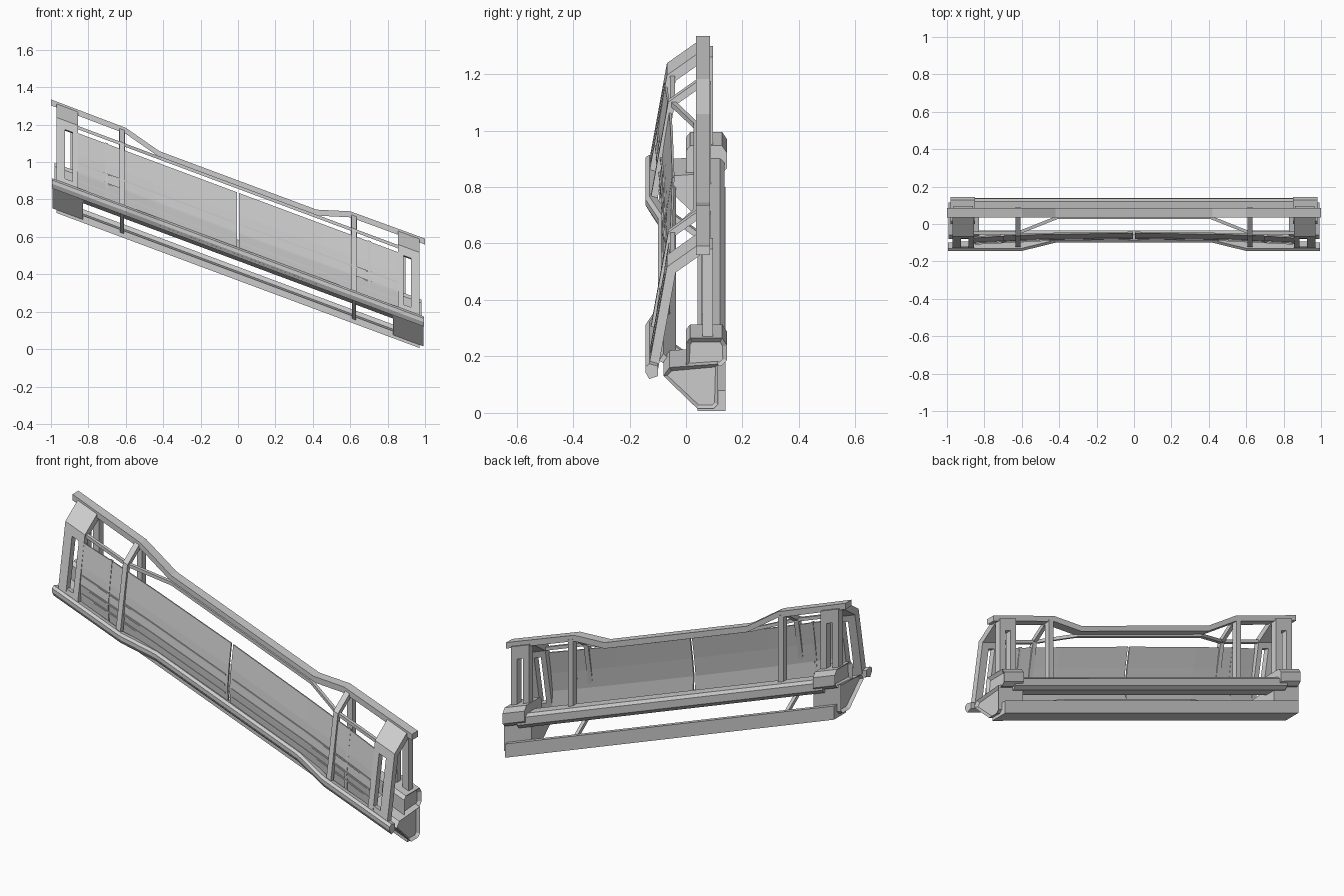
import bpy, bmesh
from mathutils import Vector

if "Cube" in bpy.data.objects:
    bpy.data.objects.remove(bpy.data.objects["Cube"])

SLOPE = -0.372   # the whole railing is sheared downhill along x


def sweep(name, profile, path, inset=None):
    """Loft a closed (y, h) profile through (x, y, h) stations, then shear."""
    bm = bmesh.new()
    rings = [[bm.verts.new((x, y + dy, h + dh + SLOPE * x)) for dy, dh in profile]
             for x, y, h in path]
    n = len(profile)
    for a, b in zip(rings, rings[1:]):
        for i in range(n):
            bm.faces.new((a[i], a[(i + 1) % n], b[(i + 1) % n], b[i]))
    caps = [bm.faces.new(rings[0]), bm.faces.new(rings[-1])]
    bmesh.ops.recalc_face_normals(bm, faces=bm.faces)
    if inset:
        cap = max(caps, key=lambda f: abs(f.calc_center_median().x))
        bmesh.ops.inset_region(bm, faces=[cap], thickness=inset, depth=0)
        bmesh.ops.translate(bm, verts=list(cap.verts),
                            vec=Vector((-0.015 if cap.calc_center_median().x > 0 else 0.015, 0, 0)))
    me = bpy.data.meshes.new(name)
    bm.to_mesh(me)
    bm.free()
    ob = bpy.data.objects.new(name, me)
    bpy.context.collection.objects.link(ob)
    return ob


def prism(name, profile, x0, x1, inset=None):
    return sweep(name, profile, [(x0, 0, 0), (x1, 0, 0)], inset)


def rect(y0, y1, h0, h1):
    return [(y0, h0), (y1, h0), (y1, h1), (y0, h1)]


def ribbon(points, t):
    """Thicken an open (y, h) polyline into a closed profile with mitred corners."""
    p = [Vector(q) for q in points]
    left, right = [], []
    for i, q in enumerate(p):
        d1 = (q - p[i - 1]).normalized() if i else (p[1] - q).normalized()
        d2 = (p[i + 1] - q).normalized() if i < len(p) - 1 else d1
        n1, n2 = Vector((-d1.y, d1.x)), Vector((-d2.y, d2.x))
        m = (n1 + n2).normalized()
        off = m * (t / 2 / m.dot(n1))
        left.append(tuple(q + off))
        right.append(tuple(q - off))
    return left + right[::-1]


def mirrored(half):
    return [(-x, y, h) for x, y, h in half] + [(x, y, h) for x, y, h in reversed(half)]


# long rails that kink near both ends
sweep("top_rail", rect(-0.025, 0.025, -0.032, 0),
      mirrored([(1, 0.06, 0.963), (0.6, 0.06, 0.96), (0.42, 0.06, 0.902)]))
front_profile = [(-0.022, -0.008), (-0.008, -0.032), (0.022, -0.022),
                 (0.022, 0.014), (-0.008, 0.022), (-0.022, 0.012)]
sweep("front_lower_rail", front_profile,
      mirrored([(0.995, -0.122, 0.522), (0.6, -0.122, 0.522), (0.42, -0.078, 0.522)]))
sweep("inner_thin_rail", rect(-0.009, 0.009, -0.009, 0.009),
      mirrored([(0.87, -0.048, 0.866), (0.62, -0.048, 0.866), (0.41, 0.035, 0.866)]))

# straight rear beam and bottom kick rail
prism("rear_beam", [(0.055, 0.51), (0.12, 0.51), (0.137, 0.53), (0.137, 0.57),
                    (0.12, 0.585), (0.055, 0.585)], -0.9, 0.9)
prism("bottom_rail", [(0.04, 0.367), (0.14, 0.367), (0.14, 0.44), (0.112, 0.44),
                      (0.106, 0.415), (0.04, 0.405)], -0.97, 0.97)
# sloping skirt below the panels
prism("panel_skirt", [(-0.095, 0.505), (-0.04, 0.472), (-0.035, 0.488), (-0.08, 0.53)], -0.86, 0.86)

post_line = [(-0.118, 0.505), (-0.052, 0.868), (0.05, 0.94)]
bracket = [(-0.08, 0.50), (0.04, 0.384), (0.098, 0.384), (0.114, 0.40),
           (0.114, 0.542), (-0.058, 0.53)]
rear_box = [(0.0, 0.53), (0.125, 0.53), (0.145, 0.55), (0.145, 0.605),
            (0.128, 0.63), (0.015, 0.63), (0.0, 0.612)]

for s, side in ((-1, "left"), (1, "right")):
    # bent front posts and vertical rear posts
    prism(f"{side}_mid_post", ribbon(post_line, 0.024), s * 0.607, s * 0.633)
    prism(f"{side}_rear_mid_post", rect(0.055, 0.088, 0.56, 0.94), s * 0.605, s * 0.635)
    # slotted end post: two legs joined by a bent head plate
    leg = ribbon(post_line, 0.034)
    prism(f"{side}_end_post_outer", leg, s * 0.925, s * 0.97)
    prism(f"{side}_end_post_inner", leg, s * 0.855, s * 0.885)
    prism(f"{side}_end_post_head",
          ribbon([(-0.0595, 0.827), (-0.052, 0.868), (0.05, 0.94)], 0.034), s * 0.885, s * 0.925)
    prism(f"{side}_end_post_foot",
          ribbon([(-0.118, 0.505), (-0.107, 0.565)], 0.03), s * 0.885, s * 0.925)
    prism(f"{side}_rear_post_outer", rect(0.058, 0.095, 0.6, 0.94), s * 0.93, s * 0.965)
    prism(f"{side}_rear_post_inner", rect(0.058, 0.095, 0.6, 0.94), s * 0.86, s * 0.895)
    prism(f"{side}_rear_post_head", rect(0.058, 0.095, 0.87, 0.94), s * 0.895, s * 0.93)
    # wedge bracket with recessed end, and chamfered rear housing
    prism(f"{side}_end_bracket", bracket, s * 0.83, s * 0.992, 0.014)
    prism(f"{side}_rear_housing", rear_box, s * 0.85, s * 0.98, 0.016)
    # strut from front rail down to the bottom rail
    prism(f"{side}_lower_strut", ribbon([(-0.11, 0.51), (0.05, 0.395)], 0.02), s * 0.61, s * 0.632)

    # leaning infill panels in two sections, outer one set forward
    sheet = ribbon([(-0.07, 0.515), (-0.076, 0.62), (-0.064, 0.72), (-0.045, 0.836)], 0.008)
    sweep(f"{side}_main_panel", sheet,
          [(s * 0.006, 0.0, 0), (s * 0.45, -0.006, 0), (s * 0.698, -0.014, 0)])
    sweep(f"{side}_outer_panel", sheet, [(s * 0.708, -0.016, 0), (s * 0.86, -0.026, 0)])
    # thin raised seams running along the panels
    for i, (y, h) in enumerate(((-0.078, 0.575), (-0.081, 0.62), (-0.075, 0.67))):
        sweep(f"{side}_panel_seam_{i + 1}", rect(-0.003, 0.003, -0.004, 0.004),
              [(s * 0.02, y, h), (s * 0.45, y - 0.006, h + 0.003), (s * 0.85, y - 0.026, h + 0.006)])
    # short upright strip covering the panel joint
    sweep(f"{side}_panel_joint", ribbon([(-0.09, 0.52), (-0.093, 0.62), (-0.06, 0.84)], 0.012),
          [(s * 0.696, 0, 0), (s * 0.71, 0, 0)])
